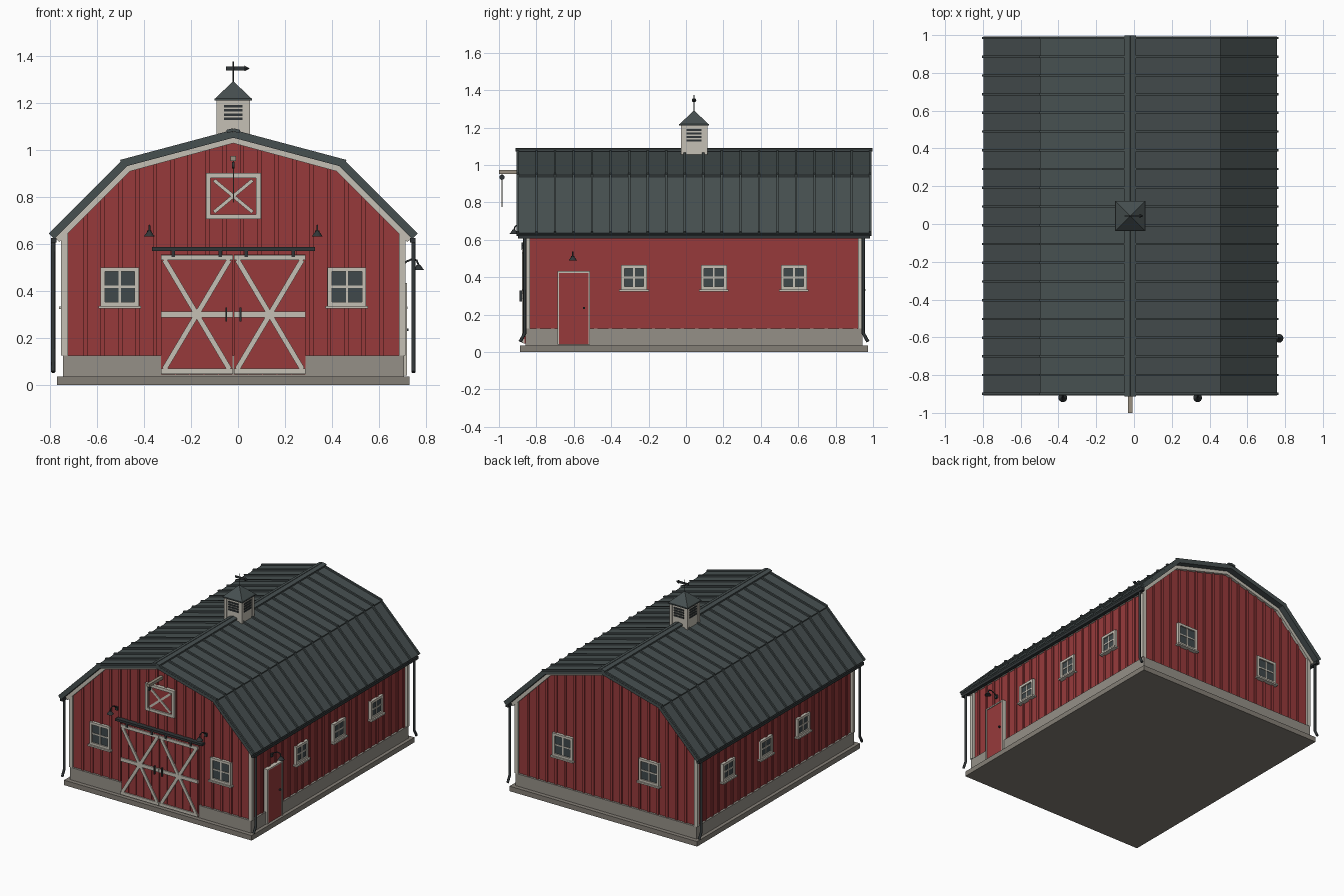
import bpy, bmesh, math
from mathutils import Matrix, Vector

if "Cube" in bpy.data.objects:
    bpy.data.objects.remove(bpy.data.objects["Cube"], do_unlink=True)

CENTRE = Vector((-0.02, 0.043, 0))
HX, HY = 0.71, 0.885                      # wall half sizes
EAVE, KNEE, RIDGE = (0.777, 0.637), (0.465, 0.948), (0, 1.072)


def material(name, rgb):
    m = bpy.data.materials.new(name)
    m.use_nodes = True
    m.diffuse_color = (*rgb, 1)
    m.node_tree.nodes["Principled BSDF"].inputs["Base Color"].default_value = (*rgb, 1)
    return m


RED = material("barn red", (0.31, 0.042, 0.044))
TRIM = material("off white trim", (0.56, 0.53, 0.46))
ROOF = material("slate roof", (0.062, 0.079, 0.08))
STONE = material("foundation stone", (0.30, 0.28, 0.245))
SLAB = material("concrete slab", (0.23, 0.21, 0.18))
GLASS = material("window glass", (0.05, 0.065, 0.07))
IRON = material("dark iron", (0.03, 0.036, 0.038))
WOOD = material("weathered wood", (0.32, 0.28, 0.22))


def finish(name, bm, mat, smooth=False):
    mesh = bpy.data.meshes.new(name)
    bm.normal_update()
    bm.to_mesh(mesh)
    bm.free()
    ob = bpy.data.objects.new(name, mesh)
    ob.location = CENTRE
    mesh.materials.append(mat)
    for p in mesh.polygons:
        p.use_smooth = smooth
    bpy.context.collection.objects.link(ob)
    return ob


parts = {}                                # boxes gathered by part name


def box(name, mat, c, size, M=Matrix()):
    m = M @ Matrix.Translation(c) @ Matrix.Diagonal((*size, 1))
    parts.setdefault((name, mat), []).append(m)


def bar(name, mat, p, q, width, depth, y=0, off=0, M=Matrix()):
    """Box along p-q in the local xz plane."""
    (p, q) = sorted((p, q))
    du, dz = q[0] - p[0], q[1] - p[1]
    turn = Matrix.Rotation(-math.atan2(dz, du), 4, 'Y')
    mid = Matrix.Translation(((p[0] + q[0]) / 2, y, (p[1] + q[1]) / 2))
    box(name, mat, (0, 0, off), (math.hypot(du, dz), depth, width), M @ mid @ turn)


def cone(name, mat, c, r1, r2, h, sides=16, turn=Matrix(), M=Matrix(), smooth=False):
    bm = bmesh.new()
    bmesh.ops.create_cone(bm, cap_ends=True, segments=sides, radius1=r1, radius2=r2,
                          depth=h, matrix=M @ Matrix.Translation(c) @ turn)
    return finish(name, bm, mat, smooth)


def pipe(name, mat, pts, r, M=Matrix()):
    cu = bpy.data.curves.new(name, 'CURVE')
    cu.dimensions = '3D'
    cu.bevel_depth, cu.bevel_resolution, cu.use_fill_caps = r, 2, True
    sp = cu.splines.new('POLY')
    sp.points.add(len(pts) - 1)
    for point, p in zip(sp.points, pts):
        point.co = (*(M @ Vector(p)), 1)
    cu.materials.append(mat)
    ob = bpy.data.objects.new(name, cu)
    ob.location = CENTRE
    bpy.context.collection.objects.link(ob)


def wall_frame(angle, dist):
    """Local x runs along the wall, local y points out of it."""
    return Matrix.Rotation(math.radians(angle), 4, 'Z') @ Matrix.Translation((0, dist, 0))


FRONT, BACK = wall_frame(180, HY), wall_frame(0, HY)
RIGHT, LEFT = wall_frame(-90, HX), wall_frame(90, HX)     # +x wall, -x wall

# Slab and foundation
box("slab", SLAB, (0, 0, 0.018), (1.5, 1.86, 0.036))
box("foundation", STONE, (0, 0, 0.08), (1.45, 1.8, 0.09))

# Gambrel wall shell
bm = bmesh.new()
half = [(HX, 0.05), (HX, 0.665), (0.452, 0.922)]
outline = half + [(0, 1.045)] + [(-x, z) for x, z in reversed(half)]
gable = bm.faces.new([bm.verts.new((x, -HY, z)) for x, z in outline])
ext = bmesh.ops.extrude_face_region(bm, geom=[gable])
bmesh.ops.translate(bm, verts=[v for v in ext["geom"] if isinstance(v, bmesh.types.BMVert)],
                    vec=(0, 2 * HY, 0))
bmesh.ops.recalc_face_normals(bm, faces=bm.faces)
finish("barn_walls", bm, RED)


# Wall battens
def wall_top(x):
    x = abs(x)
    if x > 0.452:
        return 0.922 - (x - 0.452) * 0.996
    return 1.045 - x * 0.272


for i in range(-9, 9):
    x = (i + 0.5) * 0.074
    top = wall_top(abs(x) + 0.009)
    for M in (FRONT, BACK):
        box("gable_battens", RED, (x, 0.003, (top + 0.12) / 2), (0.018, 0.01, top - 0.12), M)
for i in range(-11, 12):
    for M, s in ((RIGHT, -1), (LEFT, 1)):
        box("side_battens", RED, (s * (i * 0.077 + 0.014), 0.003, 0.39), (0.018, 0.01, 0.54), M)

# Corner boards, gutters and downspouts
for sx in (-1, 1):
    box("gutters", IRON, (sx * 0.764, 0, 0.616), (0.024, 1.88, 0.02))
    box("eave_boards", TRIM, (sx * 0.722, 0, 0.645), (0.024, 1.8, 0.024))
    for sy in (-1, 1):
        box("corner_boards", TRIM, (sx * 0.718, sy * 0.889, 0.39), (0.028, 0.024, 0.53))
        x = sx * 0.766
        pipe("downspout", IRON, [(x, sy * 0.905, 0.615), (x, sy * 0.905, 0.1),
                                 (x, sy * 0.93, 0.055)], 0.009)

# Roof panels, standing seams and rake trim
for s in (-1, 1):
    e, k, r = [(s * x, z) for x, z in (EAVE, KNEE, RIDGE)]
    k_over = (s * 0.478, KNEE[1] - 0.0035)
    bar("lower_roof", ROOF, e, k, 0.022, 1.9, off=-0.011)
    bar("upper_roof", ROOF, k_over, r, 0.022, 1.9, off=-0.009)
    for i in range(20):
        y = -0.942 + i * 1.884 / 19
        bar("roof_seams", ROOF, e, k, 0.012, 0.012, y, 0.005)
        bar("roof_seams", ROOF, k_over, r, 0.012, 0.012, y, 0.007)
    for y in (-0.895, 0.895):
        bar("rake_trim", TRIM, (s * 0.755, 0.622), (s * 0.452, 0.926), 0.026, 0.02, y, -0.008)
        bar("rake_trim", TRIM, (s * 0.455, 0.926), (0, 1.05), 0.026, 0.02, y, -0.008)
    bar("ridge_cap", ROOF, (s * 0.028, 1.078), (0, 1.085), 0.014, 1.91)


# Windows
def window(M, u, w, z0, z1):
    h, zc, t = z1 - z0, (z0 + z1) / 2, 0.018
    box("window_glass", GLASS, (u, 0.008, zc), (w - t, 0.008, h - t), M)
    for s in (-1, 1):
        box("window_frames", TRIM, (u + s * (w - t) / 2, 0.01, zc), (t, 0.022, h), M)
        box("window_frames", TRIM, (u, 0.01, zc + s * (h - t) / 2), (w, 0.022, t), M)
    box("window_frames", TRIM, (u, 0.01, zc), (0.009, 0.012, h), M)
    box("window_frames", TRIM, (u, 0.01, zc), (w, 0.012, 0.009), M)
    box("window_sills", TRIM, (u, 0.014, z0 - 0.004), (w + 0.018, 0.034, 0.011), M)


for s in (-1, 1):
    window(FRONT, s * 0.483, 0.163, 0.335, 0.5)
    window(BACK, s * 0.345, 0.163, 0.335, 0.5)
for y in (-0.321, 0.106, 0.534):
    window(RIGHT, -y, 0.14, 0.333, 0.464)
    window(LEFT, y, 0.14, 0.333, 0.464)

# Sliding barn doors with cross braces
for s in (-1, 1):
    u = s * 0.155
    box("door_backing", RED, (u, 0.01, 0.3), (0.304, 0.02, 0.51), FRONT)
    for i in range(5):
        box("door_planks", RED, (u + (i - 2) * 0.061, 0.02, 0.3), (0.057, 0.012, 0.51), FRONT)
    for z, h in ((0.058, 0.022), (0.3, 0.025), (0.542, 0.022)):
        box("door_rails", TRIM, (u, 0.028, z), (0.306, 0.012, h), FRONT)
    for d in (-1, 1):
        bar("door_braces", TRIM, (u - 0.138, 0.3 - d * 0.232), (u + 0.138, 0.3 + d * 0.232),
            0.022, 0.011, 0.028, M=FRONT)
    box("door_handles", IRON, (s * 0.03, 0.04, 0.3), (0.008, 0.014, 0.06), FRONT)
    for d in (-0.1, 0.1):
        box("door_hangers", IRON, (u + d, 0.034, 0.56), (0.014, 0.008, 0.03), FRONT)
box("door_track", IRON, (0, 0.02, 0.578), (0.693, 0.035, 0.016), FRONT)

# Hay loft hatch
box("loft_hatch", RED, (0, 0.006, 0.803), (0.22, 0.016, 0.185), FRONT)
for s in (-1, 1):
    box("loft_frame", TRIM, (s * 0.107, 0.012, 0.803), (0.02, 0.028, 0.195), FRONT)
    box("loft_frame", TRIM, (0, 0.012, 0.803 + s * 0.088), (0.234, 0.028, 0.02), FRONT)
    bar("loft_braces", TRIM, (-0.082, 0.803 - s * 0.068), (0.082, 0.803 + s * 0.068),
        0.015, 0.01, 0.016, M=FRONT)

# Hoist beam, pulley and rope
box("hoist_beam", WOOD, (0, 0.07, 0.963), (0.022, 0.176, 0.022), FRONT)
cone("hoist_pulley", IRON, (0, 0.142, 0.934), 0.014, 0.014, 0.01, 12,
     Matrix.Rotation(math.pi / 2, 4, 'Y'), FRONT)
pipe("hoist_rope", WOOD, [(0, 0.142, 0.955), (0, 0.142, 0.775)], 0.002, FRONT)

# Side door
box("side_door", RED, (0.643, 0.012, 0.235), (0.16, 0.024, 0.39), RIGHT)
for s in (-1, 1):
    box("side_door_frame", TRIM, (0.643 + s * 0.083, 0.014, 0.235), (0.009, 0.03, 0.39), RIGHT)
box("side_door_frame", TRIM, (0.643, 0.014, 0.428), (0.175, 0.03, 0.009), RIGHT)
box("side_door_knob", IRON, (0.588, 0.028, 0.235), (0.01, 0.016, 0.01), RIGHT)


# Gooseneck lamps
def lamp(M, u, z):
    box("lamp_plates", IRON, (u, 0.006, z), (0.02, 0.012, 0.024), M)
    pipe("lamp_neck", IRON, [(u, 0, z), (u, 0.025, z + 0.022), (u, 0.05, z + 0.033),
                             (u, 0.07, z + 0.028), (u, 0.078, z + 0.008)], 0.004, M)
    cone("lamp_shade", IRON, (u, 0.078, z - 0.002), 0.023, 0.007, 0.022, M=M)


lamp(FRONT, -0.357, 0.645)
lamp(FRONT, 0.357, 0.645)
lamp(RIGHT, 0.648, 0.502)

# Cupola with louvres on each side
box("cupola_body", TRIM, (0, 0, 1.125), (0.132, 0.132, 0.18))
for a in range(4):
    M = wall_frame(90 * a, 0.066)
    box("cupola_posts", TRIM, (0.061, -0.005, 1.125), (0.02, 0.02, 0.18), M)
    for i in range(4):
        box("cupola_louvres", IRON, (0, 0.001, 1.132 + i * 0.018), (0.08, 0.008, 0.011), M)
box("cupola_eaves", ROOF, (0, 0, 1.214), (0.16, 0.16, 0.008))
cone("cupola_roof", ROOF, (0, 0, 1.253), 0.113, 0.003, 0.074, 4, Matrix.Rotation(math.pi / 4, 4, 'Z'))

# Weather vane
pipe("vane_rod", IRON, [(0, 0, 1.28), (0, 0, 1.375)], 0.003)
box("vane_arrow", IRON, (0.008, 0, 1.346), (0.078, 0.004, 0.016))
cone("vane_tip", IRON, (0.059, 0, 1.346), 0.012, 0, 0.022, 8, Matrix.Rotation(math.pi / 2, 4, 'Y'))

# Turn the gathered boxes into one object for each part
for (name, mat), mats in parts.items():
    bm = bmesh.new()
    for m in mats:
        bmesh.ops.create_cube(bm, size=1, matrix=m)
    finish(name, bm, mat)
